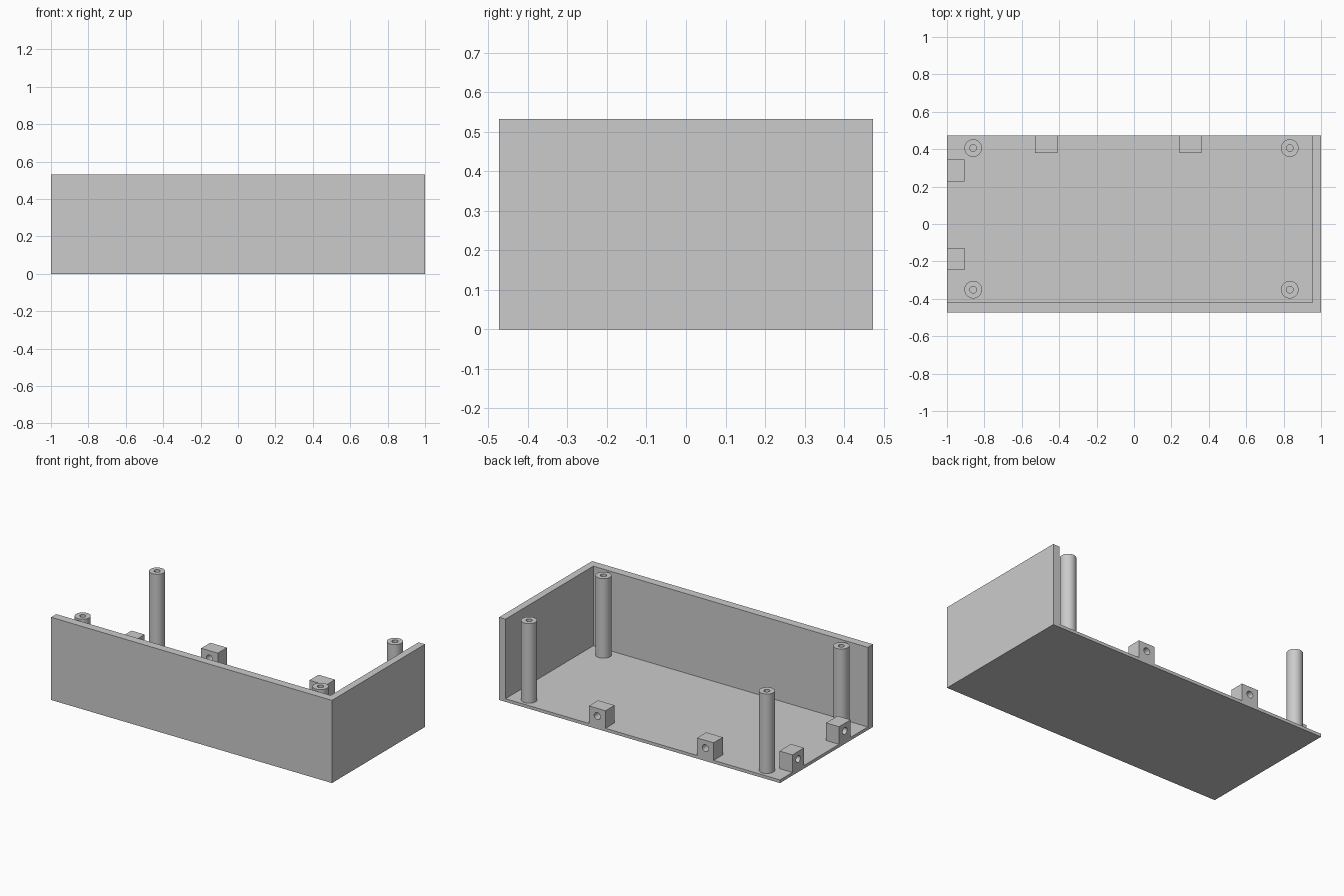
import bpy
from math import pi, radians

cube = bpy.data.objects.get("Cube")
if cube:
    bpy.data.objects.remove(cube, do_unlink=True)

FLOOR, TOP = 0.02, 0.532
HALF_Y = 0.473

grey = bpy.data.materials.new("plain_grey")
grey.use_nodes = True
colour = (0.6, 0.6, 0.6, 1)
grey.diffuse_color = colour
grey.node_tree.nodes["Principled BSDF"].inputs["Base Color"].default_value = colour


def box(name, low, high):
    """Box between two opposite corners."""
    centre = [(a + b) / 2 for a, b in zip(low, high)]
    bpy.ops.mesh.primitive_cube_add(size=1, location=centre)
    obj = bpy.context.object
    obj.name = name
    obj.scale = [b - a for a, b in zip(low, high)]
    bpy.ops.object.transform_apply(location=False, rotation=False, scale=True)
    obj.data.materials.append(grey)
    return obj


def cylinder(name, centre, radius, depth, rotation=(0, 0, 0)):
    bpy.ops.mesh.primitive_cylinder_add(vertices=32, radius=radius, depth=depth,
                                        location=centre, rotation=rotation)
    obj = bpy.context.object
    obj.name = name
    obj.data.materials.append(grey)
    return obj


def cut(obj, cutter):
    """Subtract the cutter, then discard it."""
    cutter.hide_render = True
    mod = obj.modifiers.new("cut", "BOOLEAN")
    mod.operation = "DIFFERENCE"
    mod.solver = "EXACT"
    mod.object = cutter
    bpy.ops.object.select_all(action="DESELECT")
    bpy.context.view_layer.objects.active = obj
    obj.select_set(True)
    bpy.ops.object.modifier_apply(modifier=mod.name)
    bpy.data.objects.remove(cutter, do_unlink=True)
    bpy.ops.object.shade_smooth_by_angle(angle=radians(30))


# Tray: floor with a front wall and a left wall, open on the other two sides
tray = box("tray", (-1, -HALF_Y, 0), (1, HALF_Y, TOP))
cut(tray, box("cavity", (-1.2, -0.42, FLOOR), (0.954, 0.7, 0.8)))

# Tall hollow standoffs in the four corners
for side, x in (("right", -0.86), ("left", 0.833)):
    for end, y in (("front", -0.351), ("back", 0.406)):
        post = cylinder(f"standoff_{end}_{side}", (x, y, (FLOOR + TOP) / 2),
                        0.047, TOP - FLOOR)
        cut(post, cylinder("bore", (x, y, TOP), 0.018, 2 * (TOP - FLOOR) - 0.02))

# Drilled mounting blocks along the open edges
BLOCK_TOP, HOLE_Z, HOLE_R, HALF_W, DEEP = 0.133, 0.083, 0.022, 0.059, 0.093
for side, x in (("right", -0.469), ("left", 0.301)):
    block = box(f"back_block_{side}", (x - HALF_W, HALF_Y - DEEP, FLOOR),
                (x + HALF_W, HALF_Y, BLOCK_TOP))
    cut(block, cylinder("drill", (x, HALF_Y, HOLE_Z), HOLE_R, 0.4, (pi / 2, 0, 0)))
for end, y in (("front", -0.187), ("back", 0.287)):
    block = box(f"side_block_{end}", (-1, y - HALF_W, FLOOR),
                (DEEP - 1, y + HALF_W, BLOCK_TOP))
    cut(block, cylinder("drill", (-1, y, HOLE_Z), HOLE_R, 0.4, (0, pi / 2, 0)))
